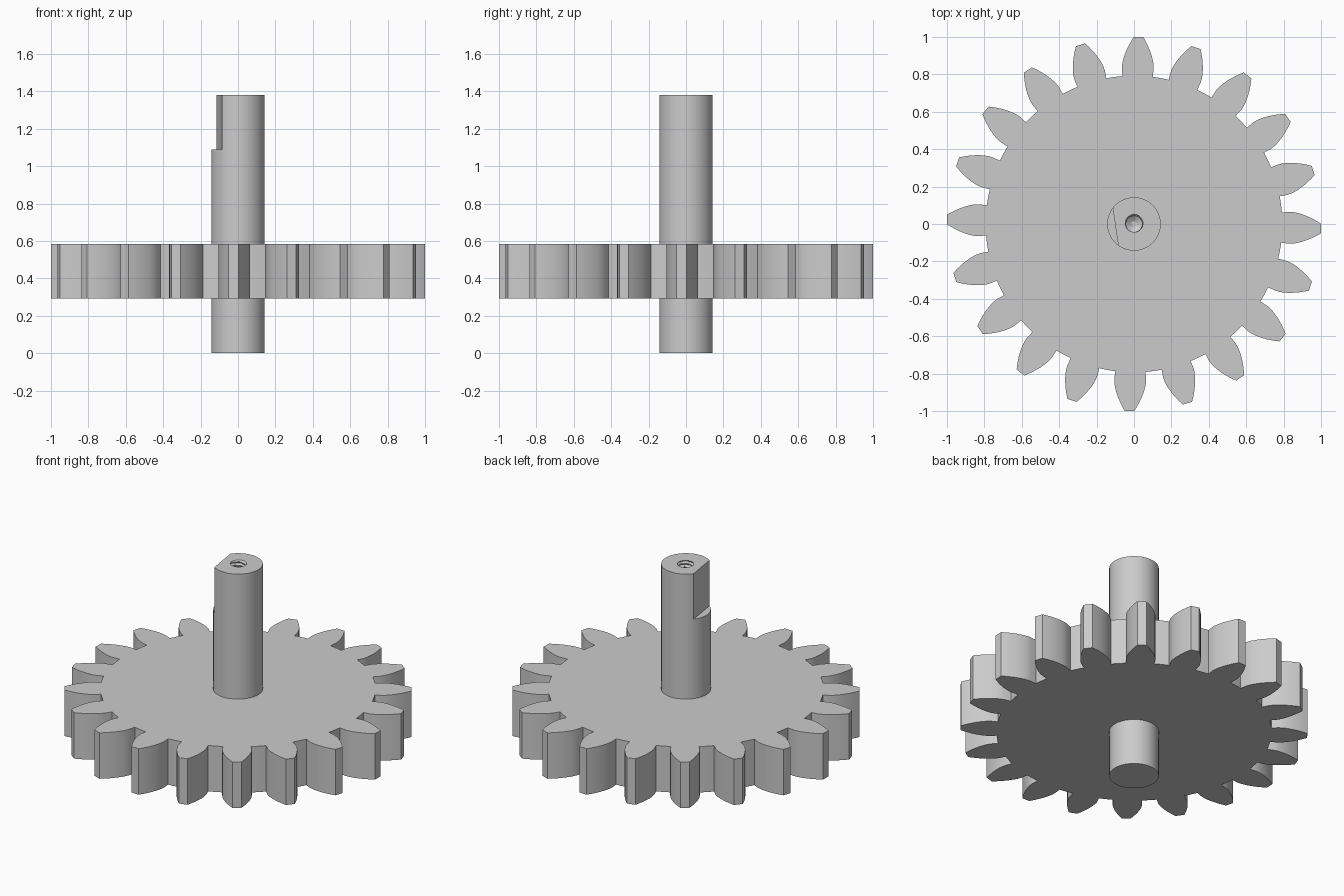
import bpy, bmesh, math
from math import sin, cos, pi, radians

if "Cube" in bpy.data.objects:
    bpy.data.objects.remove(bpy.data.objects["Cube"])

grey = bpy.data.materials.new("plain grey")
grey.diffuse_color = (0.6, 0.6, 0.6, 1)
grey.use_nodes = True
grey.node_tree.nodes["Principled BSDF"].inputs["Base Color"].default_value = grey.diffuse_color


def finish(name, bm):
    bmesh.ops.recalc_face_normals(bm, faces=bm.faces)
    me = bpy.data.meshes.new(name)
    bm.to_mesh(me)
    bm.free()
    me.materials.append(grey)
    ob = bpy.data.objects.new(name, me)
    bpy.context.collection.objects.link(ob)
    return ob


def prism(name, outline, z0, z1):
    bm = bmesh.new()
    base = bm.faces.new([bm.verts.new((x, y, z0)) for x, y in outline])
    top = bmesh.ops.extrude_face_region(bm, geom=[base], use_keep_orig=True)
    bmesh.ops.translate(bm, vec=(0, 0, z1 - z0),
                        verts=[v for v in top["geom"] if isinstance(v, bmesh.types.BMVert)])
    return finish(name, bm)


def smooth(ob):
    bpy.ops.object.select_all(action="DESELECT")
    ob.select_set(True)
    bpy.context.view_layer.objects.active = ob
    bpy.ops.object.shade_smooth_by_angle(angle=radians(25))


def cut(ob, cutter):
    mod = ob.modifiers.new(cutter.name, "BOOLEAN")
    mod.operation = "DIFFERENCE"
    mod.solver = "EXACT"
    mod.object = cutter
    bpy.context.view_layer.objects.active = ob
    bpy.ops.object.modifier_apply(modifier=mod.name)
    bpy.data.objects.remove(cutter)


# Gear wheel: twenty teeth with involute flanks
TEETH, ROOT, BASE, TIP = 20, 0.793, 0.835, 1.0
HALF_ROOT = radians(5.85)
PHASE = radians(-1.4)


def half_angle(r):
    t = math.sqrt(max((r / BASE) ** 2 - 1, 0))
    return HALF_ROOT - (t - math.atan(t))


radii = [ROOT] + [BASE + (TIP - BASE) * i / 8 for i in range(9)]
flank = [(r, half_angle(r)) for r in radii]
step = 2 * pi / TEETH
outline = []
for k in range(TEETH):
    mid = PHASE + k * step
    tooth = [(r, mid - a) for r, a in flank]
    tooth += [(r, mid + a) for r, a in reversed(flank)]
    gap = step - 2 * HALF_ROOT
    tooth += [(ROOT, mid + HALF_ROOT + gap * i / 3) for i in (1, 2)]
    outline += [(r * cos(a), r * sin(a)) for r, a in tooth]
gear = prism("gear_wheel", outline, 0.293, 0.585)

# Shaft
R, TOP = 0.143, 1.38
shaft = prism("shaft", [(R * cos(2 * pi * i / 64), R * sin(2 * pi * i / 64))
                        for i in range(64)], 0, TOP)

# Flat on one side of the shaft's upper end
d, turn = 0.1, radians(188.3)
box = [(d, -0.3), (0.4, -0.3), (0.4, 0.3), (d, 0.3)]
cut(shaft, prism("flat_cutter", [(x * cos(turn) - y * sin(turn), x * sin(turn) + y * cos(turn))
                                 for x, y in box], 1.09, 1.6))

# Threaded hole in the shaft's top, ending in a small drill point
SEG, PITCH, DEPTH, ROWS = 24, 0.022, 0.2, 56
bm = bmesh.new()
rings = []
for j in range(ROWS + 1):
    z = TOP - DEPTH + (DEPTH + 0.02) * j / ROWS
    ring = []
    for i in range(SEG):
        a = 2 * pi * i / SEG
        f = (z / PITCH - i / SEG) % 1
        r = 0.042 + 0.011 * (1 - abs(2 * f - 1))
        ring.append(bm.verts.new((r * cos(a), r * sin(a), z)))
    rings.append(ring)
rings.insert(0, [bm.verts.new((0.014 * cos(2 * pi * i / SEG), 0.014 * sin(2 * pi * i / SEG),
                               TOP - DEPTH - 0.02)) for i in range(SEG)])
for lo, hi in zip(rings, rings[1:]):
    for i in range(SEG):
        n = (i + 1) % SEG
        bm.faces.new((lo[i], lo[n], hi[n]))
        bm.faces.new((lo[i], hi[n], hi[i]))
bm.faces.new(rings[0])
bm.faces.new(rings[-1])
cut(shaft, finish("thread_cutter", bm))

smooth(gear)
smooth(shaft)
